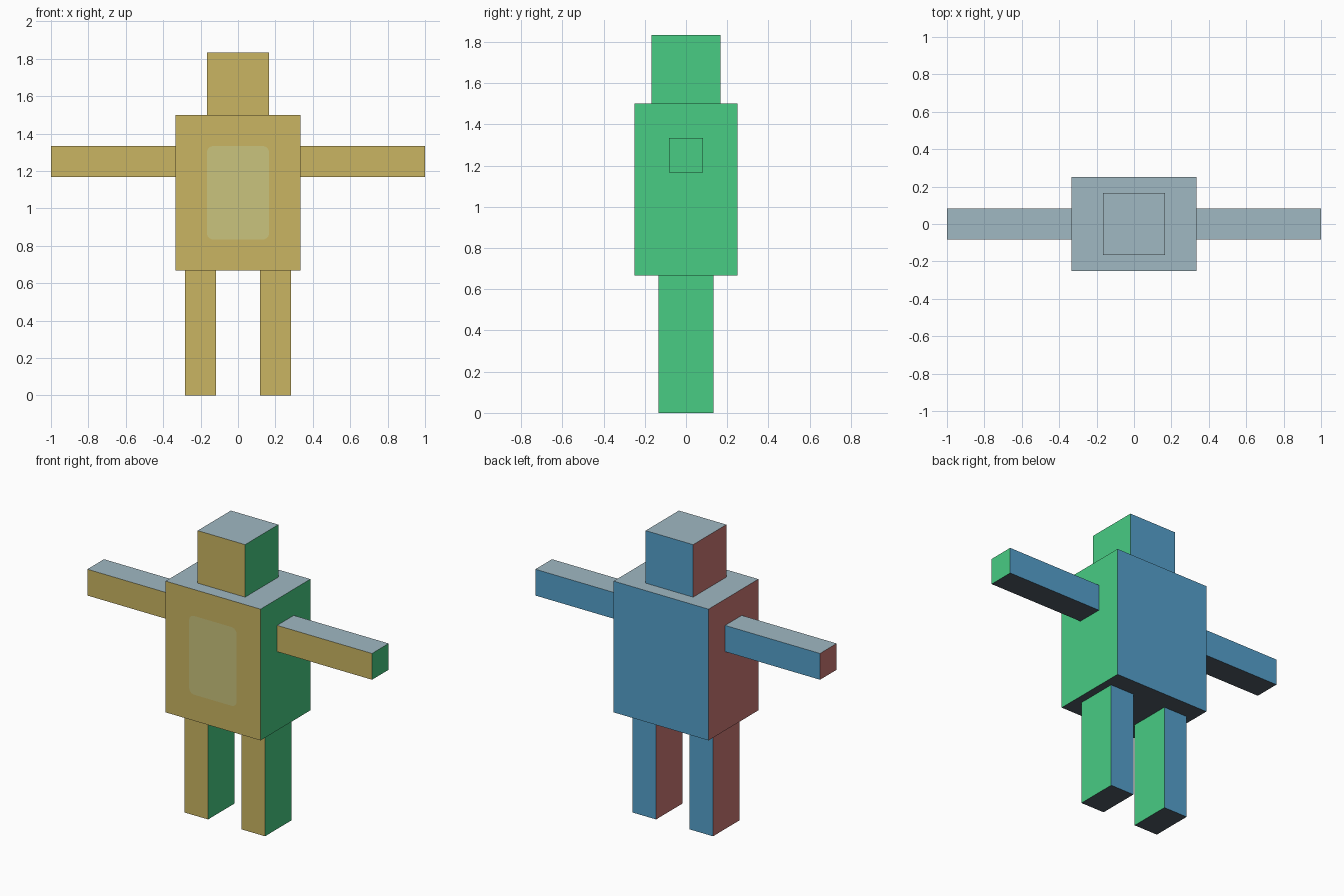
import bpy, bmesh, math

if "Cube" in bpy.data.objects:
    bpy.data.objects.remove(bpy.data.objects["Cube"])


def material(name, rgb):
    """Flat colour from 0-255 sRGB values."""
    def lin(c):
        c /= 255
        return c / 12.92 if c <= 0.04045 else ((c + 0.055) / 1.055) ** 2.4
    m = bpy.data.materials.new(name)
    m.diffuse_color = (*[lin(c) for c in rgb], 1)
    m.use_nodes = True
    m.node_tree.nodes["Principled BSDF"].inputs["Base Color"].default_value = m.diffuse_color
    return m


# One colour per facing direction
DIRECTIONS = [(0, -1, 0), (1, 0, 0), (0, 1, 0), (-1, 0, 0), (0, 0, 1), (0, 0, -1)]
COLOURS = [
    material("front_gold", (202, 181, 98)),
    material("right_green", (72, 204, 131)),
    material("back_blue", (85, 161, 204)),
    material("left_rose", (203, 120, 117)),
    material("top_grey_blue", (160, 184, 194)),
    material("bottom_slate", (80, 92, 102)),
]
PANEL = material("panel_pale_gold", (202, 195, 125))


def finish(name, bm, mats):
    me = bpy.data.meshes.new(name)
    bm.to_mesh(me)
    bm.free()
    for m in mats:
        me.materials.append(m)
    ob = bpy.data.objects.new(name, me)
    bpy.context.collection.objects.link(ob)
    return ob


def box(name, x, y, z):
    """Box between (min, max) ranges, faces coloured by direction."""
    bm = bmesh.new()
    bmesh.ops.create_cube(bm, size=1)
    for v in bm.verts:
        v.co = [(lo + hi) / 2 + c * (hi - lo) for c, (lo, hi) in zip(v.co, (x, y, z))]
    bm.normal_update()
    for f in bm.faces:
        dots = [sum(a * b for a, b in zip(f.normal, d)) for d in DIRECTIONS]
        f.material_index = dots.index(max(dots))
    return finish(name, bm, COLOURS)


U = 1 / 6  # base module

# Body and head
box("torso", (-2 * U, 2 * U), (-1.5 * U, 1.5 * U), (4 * U, 9 * U))
box("head", (-U, U), (-U, U), (9 * U, 11 * U))

# Arms and legs
for side, s in (("left", -1), ("right", 1)):
    box(side + "_arm", sorted((s * 2 * U, s * 6 * U)), (-U / 2, U / 2), (7 * U, 8 * U))
    box(side + "_leg", sorted((s * 0.7 * U, s * 1.7 * U)), (-0.8 * U, 0.8 * U), (0, 4 * U))

# Rounded chest panel, painted on the torso front
bm = bmesh.new()
r, hx, hz, zc = 0.035, U, 1.5 * U, 6.5 * U
points = []
for k, (sx, sz) in enumerate(((1, 1), (-1, 1), (-1, -1), (1, -1))):
    for i in range(7):
        a = math.pi / 2 * (k + i / 6)
        points.append(bm.verts.new((sx * (hx - r) + r * math.cos(a), -1.5 * U - 0.002,
                                    zc + sz * (hz - r) + r * math.sin(a))))
face = bm.faces.new(points)
face.normal_update()
if face.normal.y > 0:
    face.normal_flip()
finish("chest_panel", bm, [PANEL])
